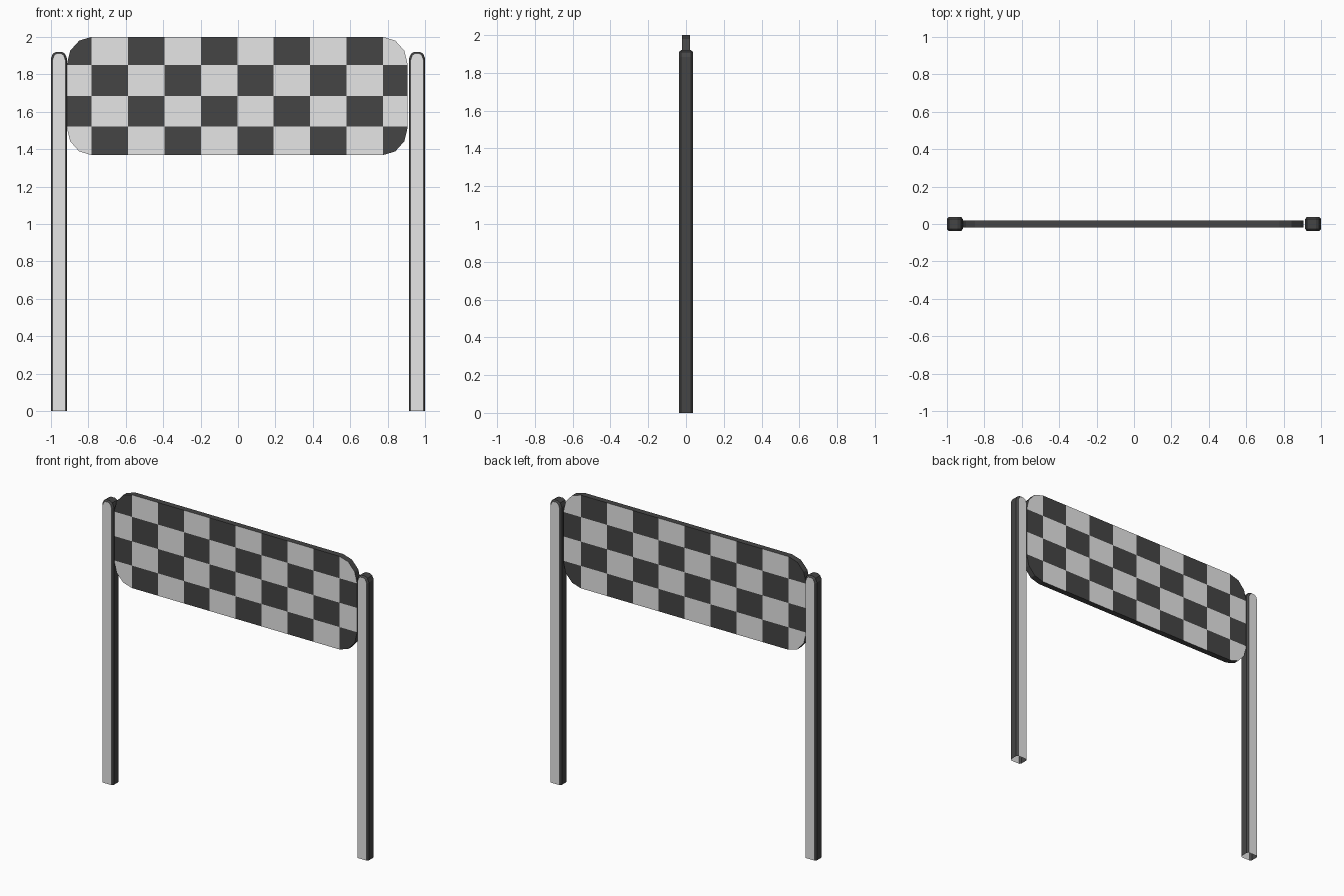
import bpy, bmesh, math
from mathutils import Vector

if "Cube" in bpy.data.objects:
    bpy.data.objects.remove(bpy.data.objects["Cube"])


def material(name, v):
    m = bpy.data.materials.new(name)
    m.diffuse_color = (v, v, v, 1)
    m.use_nodes = True
    m.node_tree.nodes["Principled BSDF"].inputs["Base Color"].default_value = m.diffuse_color
    return m


LIGHT = material("light grey", 0.79)
DARK = material("dark grey", 0.06)


def finish(bm, name):
    me = bpy.data.meshes.new(name)
    bm.to_mesh(me)
    bm.free()
    me.materials.append(LIGHT)
    me.materials.append(DARK)
    bpy.context.collection.objects.link(bpy.data.objects.new(name, me))


# Post: arched outline lofted through its depth, light front/back, dark sides, open foot
def post(name, cx):
    def outline(inset):
        w = 0.043 - inset
        half = [(w, 0), (w, 1.885 - inset), (w * 0.75, 1.91 - inset), (w * 0.35, 1.92 - inset)]
        return half + [(-x, z) for x, z in reversed(half)]

    bm = bmesh.new()
    loops = [[bm.verts.new((cx + x, y, z)) for x, z in outline(i)]
             for y, i in ((-0.037, 0.009), (-0.026, 0), (0.026, 0), (0.037, 0.009))]
    for a, b in zip(loops, loops[1:]):
        for i in range(len(a) - 1):
            bm.faces.new((a[i], a[i + 1], b[i + 1], b[i])).material_index = 1
    bm.faces.new(loops[0])
    bm.faces.new(loops[-1])
    # the foot is open, so faces are pointed away from the post axis
    bm.normal_update()
    for f in bm.faces:
        c = f.calc_center_median()
        if f.normal.dot(Vector((c.x - cx, c.y, max(0, c.z - 1.87)))) < 0:
            f.normal_flip()
    finish(bm, name)


post("left_post", -0.957)
post("right_post", 0.957)

# Banner: rounded board cut into a chequered grid
CX, STEP, HALF_W, T = -0.004, 0.1945, 0.911, 0.02
Z0, Z1, RX, RZ = 1.368, 2.0, HALF_W - 4 * STEP, 0.149
ROWS = (1.52, 1.685, 1.851)

pts = []
for q, (sx, sz) in enumerate(((1, 1), (-1, 1), (-1, -1), (1, -1))):
    ex = CX + sx * (HALF_W - RX)
    ez = Z1 - RZ if sz > 0 else Z0 + RZ
    for k in range(4):
        a = math.radians(q * 90 + k * 30)
        pts.append((ex + RX * math.cos(a), ez + RZ * math.sin(a)))

bm = bmesh.new()
front = bm.faces.new([bm.verts.new((x, -T, z)) for x, z in pts])
ext = bmesh.ops.extrude_face_region(bm, geom=[front], use_keep_orig=True)
bmesh.ops.translate(bm, vec=(0, 2 * T, 0),
                    verts=[g for g in ext["geom"] if isinstance(g, bmesh.types.BMVert)])
cuts = [((CX + k * STEP, 0, 0), (1, 0, 0)) for k in range(-4, 5)]
cuts += [((0, 0, z), (0, 0, 1)) for z in ROWS]
for co, no in cuts:
    bmesh.ops.bisect_plane(bm, geom=bm.verts[:] + bm.edges[:] + bm.faces[:],
                           plane_co=co, plane_no=no, dist=1e-4)
bmesh.ops.recalc_face_normals(bm, faces=bm.faces)
for f in bm.faces:
    c = f.calc_center_median()
    if abs(f.normal.y) < 0.5:
        f.material_index = 1          # dark rim
        continue
    # same chequer seen through on both sides
    col = math.floor((c.x - CX) / STEP) + 5
    row = sum(c.z < z for z in ROWS)
    f.material_index = 1 if (col + row) % 2 == 0 else 0
finish(bm, "chequered_banner")
